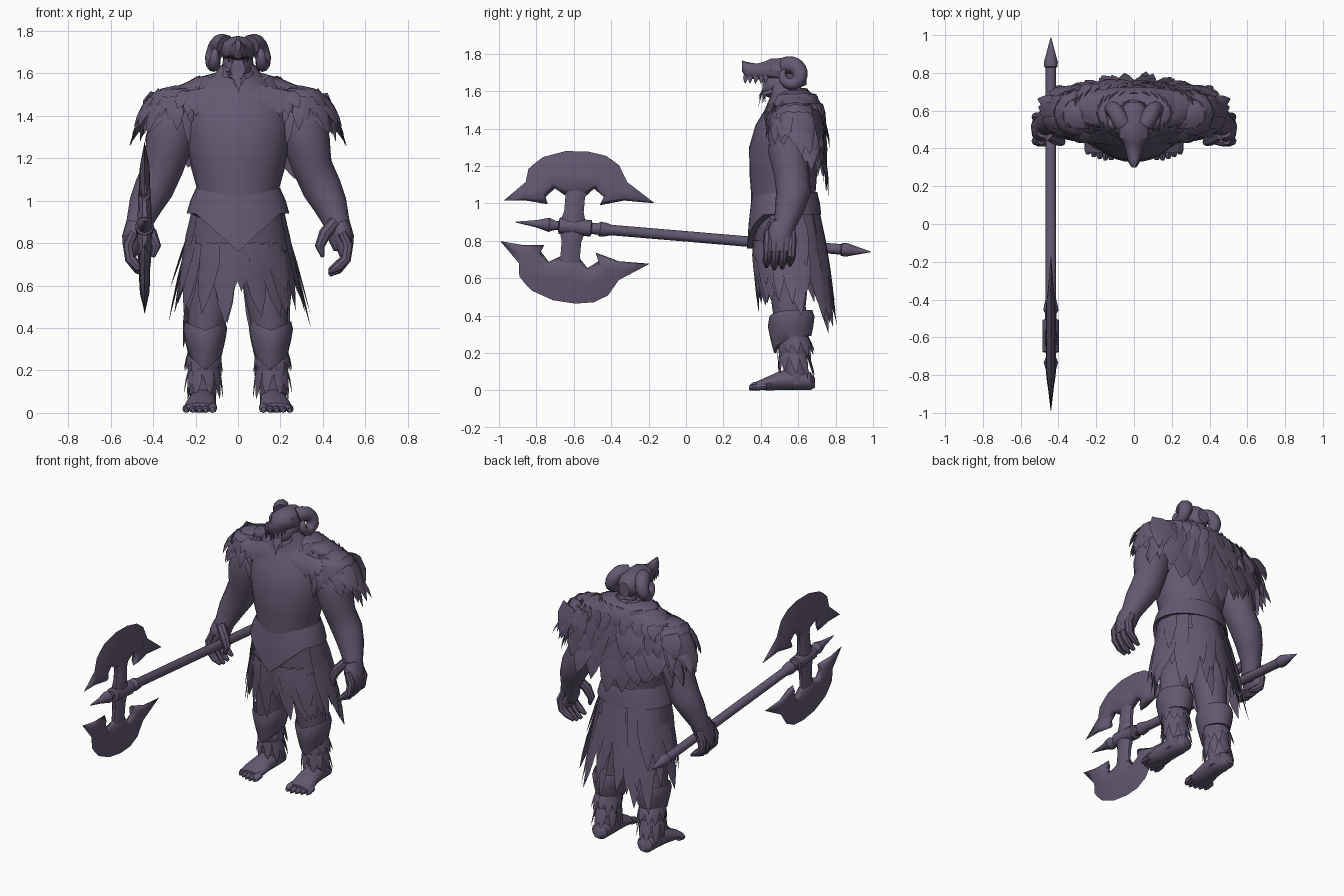
import bpy, bmesh, math, random
from mathutils import Vector as V

if "Cube" in bpy.data.objects:
    bpy.data.objects.remove(bpy.data.objects["Cube"])

random.seed(4)
R = random.uniform
mat = bpy.data.materials.new("dusk_purple")
mat.diffuse_color = (0.125, 0.1, 0.165, 1)
mat.use_nodes = True
mat.node_tree.nodes["Principled BSDF"].inputs["Base Color"].default_value = mat.diffuse_color


def finish(name, bm, mirror=False, angle=40):
    bmesh.ops.recalc_face_normals(bm, faces=bm.faces)
    me = bpy.data.meshes.new(name)
    bm.to_mesh(me)
    bm.free()
    me.materials.append(mat)
    ob = bpy.data.objects.new(name, me)
    bpy.context.collection.objects.link(ob)
    bpy.ops.object.select_all(action='DESELECT')
    ob.select_set(True)
    bpy.context.view_layer.objects.active = ob
    bpy.ops.object.shade_smooth_by_angle(angle=math.radians(angle))
    if mirror:
        ob.modifiers.new("mirror", 'MIRROR')
    return ob


def skin(bm, rings, cap=True):
    """Join rings of points with quads."""
    vs = [[bm.verts.new(p) for p in r] for r in rings]
    n = len(vs[0])
    for a, b in zip(vs, vs[1:]):
        for i in range(n):
            bm.faces.new((a[i], a[(i + 1) % n], b[(i + 1) % n], b[i]))
    if cap:
        bm.faces.new(vs[0])
        bm.faces.new(vs[-1])


def ellipse(c, a, b, n=20, e=1.0):
    """Ellipse, squarer when e is below 1."""
    f = lambda k: math.copysign(abs(k) ** e, k)
    return [V(c) + V(a) * f(math.cos(t)) + V(b) * f(math.sin(t))
            for t in (2 * math.pi * i / n for i in range(n))]


def tube(bm, path, n=12, up=(0, 1, 0)):
    """Round tube through (x, y, z, radius) points."""
    pts = [V(p[:3]) for p in path]
    rings = []
    for i, p in enumerate(path):
        d = (pts[min(i + 1, len(pts) - 1)] - pts[max(i - 1, 0)]).normalized()
        s = d.cross(V(up)).normalized()
        rings.append(ellipse(pts[i], s * p[3], d.cross(s) * p[3], n))
    skin(bm, rings)


def strand(bm, p0, p1, w, n, sag=0.0, ridge=.14):
    """Pointed leaf with a raised ridge, used for fur and rags."""
    p0, p1, n = V(p0), V(p1), V(n).normalized()
    s = (p1 - p0).cross(n).normalized()
    rings = []
    for t, k in ((0, .8), (.35, 1), (.72, .62), (1, .02)):
        c = p0.lerp(p1, t) + n * sag * math.sin(math.pi * t)
        rings.append([c - s * w * k / 2, c + n * w * k * ridge, c + s * w * k / 2])
    skin(bm, rings)


def zrings(rows, n=24, e=1.0):
    return [ellipse((0, cy, z), (rx, 0, 0), (0, ry, 0), n, e) for z, rx, cy, ry in rows]


def yrings(rows, n=14):
    return [ellipse((cx, y, cz), (w, 0, 0), (0, 0, h), n) for y, cx, cz, w, h in rows]


# Torso with vest
bm = bmesh.new()
skin(bm, zrings([(.88, .2, .52, .17), (1.05, .192, .52, .172), (1.15, .22, .52, .18),
                 (1.3, .245, .525, .188), (1.42, .25, .54, .168), (1.5, .22, .55, .13),
                 (1.57, .13, .55, .1), (1.64, .08, .52, .08)]))
finish("torso", bm)

# Wide belt with a pointed front
bm = bmesh.new()
rings = []
for k, rx, ry in ((0, .198, .177), (.5, .225, .191), (1, .242, .198), (1, .21, .17)):
    ring = ellipse((0, .525, 0), (rx, 0, 0), (0, ry, 0), 32)
    for p in ring:
        front = max(0, 1 - abs(p.x) / .2) if p.y < .5 else 0
        p.z = (1.06 - .05 * front) * (1 - k) + (.94 - .18 * front) * k
    rings.append(ring)
skin(bm, rings, False)
finish("belt", bm)


# Skirt cloth and its ragged strips
def hang(a, z, out=0):
    t = (1 - z) / .6
    return V((math.cos(a) * (.2 + .11 * t + out),
              .525 + .06 * t + math.sin(a) * (.175 + .015 * t + out), z))


bm = bmesh.new()
skin(bm, [[hang(2 * math.pi * i / 28, z + (.06 if i % 2 else -.06) * (z < .7))
           for i in range(28)] for z in (1, .85, .62)], False)
finish("skirt_cloth", bm)
bm = bmesh.new()
for row, (z0, low, cnt) in enumerate(((.95, .54, 18), (.84, .46, 18), (.76, .4, 18))):
    for i in range(cnt):
        a = 2 * math.pi * (i + R(-.3, .3)) / cnt
        side, back = abs(math.cos(a)), math.sin(a)
        end = low + R(-.02, .14) - (.09 if back > .5 else 0)
        p1 = hang(a + R(-.1, .1), end, .005 + R(0, .04) * side)
        p1.y += .02 * max(0, back)
        top = min(z0, .8) if back < -.5 else z0
        strand(bm, hang(a, top, .004), p1, R(.085, .12), (math.cos(a), back, .1), 0, .08)
finish("skirt_rags", bm)

# Legs
bm = bmesh.new()
tube(bm, [(.1, .55, .88, .1), (.125, .55, .65, .11), (.145, .55, .45, .09), (.155, .56, .35, .085),
          (.16, .575, .22, .078), (.165, .585, .12, .064), (.165, .59, .03, .06)], 16)
finish("leg", bm, True)

# Shin guards, pointed in front
bm = bmesh.new()
rings = []
for k, r in ((0, .096), (.25, .104), (.6, .096), (1, .083), (1, .072)):
    ring = ellipse((.155, .56 + .01 * k, 0), (r, 0, 0), (0, r * 1.2, 0), 20)
    for p in ring:
        f = max(0, 1 - abs(p.x - .155) / .1) if p.y < .56 else 0
        p.z = (.43 - .04 * f) * (1 - k) + (.29 - .09 * f) * k
    rings.append(ring)
skin(bm, rings, False)
finish("shin_guard", bm, True)

# Leg fur
bm = bmesh.new()
for z0, cnt in ((.29, 11), (.2, 10)):
    for i in range(cnt):
        a = 2 * math.pi * i / cnt + R(-.15, .15)
        c, s = math.cos(a), math.sin(a)
        strand(bm, (.16 + c * .07, .575 + s * .075, z0),
               (.163 + c * .092, .59 + s * .1, z0 - R(.08, .14)), .05, (c, s, 0))
finish("leg_fur", bm, True)

# Feet and toes
bm = bmesh.new()
skin(bm, yrings([(.69, .165, .04, .025, .025), (.665, .165, .05, .055, .05), (.58, .165, .06, .062, .06),
                 (.5, .17, .052, .066, .052), (.43, .177, .036, .074, .036), (.375, .18, .025, .072, .022)]))
for i in range(5):
    x, y = .12 + i * .031, (.352, .348, .355, .366, .38)[i]
    r = .022 if i == 0 else .017
    skin(bm, yrings([(y - .012, x, r * .7, r * .5, r * .6), (y + .006, x, r, r, r),
                     (y + .05, x, r + .006, r, r)], 8))
finish("foot", bm, True)

# Arms
bm = bmesh.new()
tube(bm, [(.25, .56, 1.5, .05), (.28, .56, 1.45, .09), (.305, .555, 1.37, .11), (.325, .55, 1.27, .11),
          (.35, .565, 1.16, .094), (.395, .575, 1.06, .093), (.435, .555, .98, .08), (.468, .53, .89, .06),
          (.488, .51, .82, .06), (.495, .505, .77, .045)], 16)
finish("arm", bm, True)

# Hands: palm, curled fingers and thumb
bm = bmesh.new()
skin(bm, [ellipse((x, .505, z), (w, 0, .2 * w), (0, d, 0), 12) for x, z, w, d in
          ((.475, .9, .045, .05), (.488, .85, .05, .07), (.502, .79, .042, .08), (.508, .74, .028, .08))])
for i in range(4):
    y, d = .44 + i * .042, (.012, 0, .004, .02)[i]
    tube(bm, [(.49, y, .85, .022), (.518, y, .79, .025), (.508, y - .004, .725, .025),
              (.47, y - .008, .675 + d, .022), (.43, y - .01, .65 + d, .01)], 8)
tube(bm, [(.455, .47, .9, .028), (.41, .445, .845, .03), (.385, .435, .785, .023), (.4, .43, .735, .009)], 8)
finish("hand", bm, True)

# Face, skull helmet, and teeth
bm = bmesh.new()
skin(bm, yrings([(.41, 0, 1.62, .035, .035), (.44, 0, 1.63, .06, .065), (.53, 0, 1.64, .075, .08),
                 (.61, 0, 1.63, .06, .06)]))
finish("face", bm)
bm = bmesh.new()
skin(bm, yrings([(.3, 0, 1.735, .012, .03), (.325, 0, 1.712, .03, .044), (.38, 0, 1.705, .042, .042),
                 (.425, 0, 1.71, .054, .05), (.455, 0, 1.715, .078, .06), (.53, 0, 1.705, .082, .072),
                 (.6, 0, 1.69, .075, .075), (.645, 0, 1.68, .04, .045)], 12))
for sx in (-1, 1):
    for y in (.32, .345, .375, .405, .43):
        x = sx * (.018 + (y - .32) * .25)
        strand(bm, (x, y, 1.69), (x, y - .004, 1.64), .026, (sx, 0, 0))
finish("skull_helmet", bm, angle=30)

# Curled horns
bm = bmesh.new()
path = []
for i in range(21):
    t = i / 20
    a = math.radians(120 - 345 * t)
    rad = .056 - .014 * t
    path.append((.06 + .067 * min(1, t * 2.6) ** .8 - .02 * t, .56 + rad * math.cos(a),
                 1.686 + rad * math.sin(a), .044 * (1 - t) ** .5 + .004))
tube(bm, path, 10, (1, 0, 0))
finish("horn", bm, True)

# Beard
bm = bmesh.new()
for i in range(22):
    x = R(-.07, .07)
    strand(bm, (x, .42 + abs(x) * .6, 1.645 - R(0, .04)),
           (x * .7, .395 + abs(x) * .4 + R(-.015, .02), 1.505 + abs(x) + R(0, .05)), .035, (x * 4, -1, 0))
finish("beard", bm)

# Fur mantle across neck and back
bm = bmesh.new()
rows = [(1.61, .08, .57, .07), (1.58, .19, .59, .1), (1.53, .31, .61, .115),
        (1.46, .37, .625, .1), (1.38, .37, .64, .07)]
skin(bm, zrings(rows, 24, .8))
finish("mantle", bm)
bm = bmesh.new()
for (z, rx, cy, ry), cnt in zip(rows, (12, 24, 26, 26, 22)):
    for p in ellipse((0, cy, z), (rx, 0, 0), (0, ry, 0), cnt, .8):
        c, s = p.x / rx, (p.y - cy) / ry
        if s < -.2 and (abs(c) < .4 or z < 1.5):
            continue
        drop = R(.08, .16) + (.08 if z < 1.5 else 0)
        strand(bm, p, p + V((c * R(.03, .1) + R(-.03, .03), s * R(.0, .03), -drop)),
               R(.06, .1), (c, s, .8), .008)
finish("mantle_fur", bm)

# Shoulder fur: rounded pad covered in tufts
bm = bmesh.new()
pad, rad = V((.285, .585, 1.45)), V((.145, .13, .092))
skin(bm, [ellipse(pad + V((0, 0, rad.z * h)), (rad.x * k, 0, 0), (0, rad.y * k, 0), 16)
          for h, k in ((-.9, .7), (-.4, .93), (0, 1), (.5, .87), (.85, .53), (1, .1))])
finish("shoulder_pad", bm, True)
bm = bmesh.new()
for h, k, cnt in ((.8, .6, 9), (.4, .92, 12), (0, 1, 13), (-.4, .93, 13)):
    for i in range(cnt):
        a = 2 * math.pi * (i + R(-.3, .3)) / cnt
        c, s = math.cos(a), math.sin(a)
        if c < -.75:
            continue
        p = pad + V((c * rad.x * k, s * rad.y * k, h * rad.z))
        out = R(.03, .08)
        strand(bm, p, p + V((max(c, -.2) * out + R(0, .03), s * out * .45 + .02 * max(c, 0),
                             -R(.08, .15) - (.06 if c > .3 and s > 0 else 0))),
               R(.05, .085), (c, s, .6), .008)
finish("shoulder_fur", bm, True)

# Collar fur on the chest front
bm = bmesh.new()
for i in range(10):
    x = .08 + .16 * i / 9
    strand(bm, (x, .46 + x * .1, 1.56 - x * .2), (x + R(.0, .06), .405 + x * .1, 1.44 - R(0, .05)),
           .07, (.2, -1, .4), .012)
finish("chest_fur", bm, True)

# Back cape of long ragged strips
bm = bmesh.new()
for row, (z0, y0, cnt) in enumerate(((1.5, .715, 8), (1.4, .715, 8), (1.33, .715, 6))):
    for i in range(cnt):
        x = (-1 + 2 * (i + .5) / cnt) * (.4 - .07 * row) + R(-.02, .02)
        end = (1.2, 1.1, 1.02)[row] + abs(x) * .25 + R(-.02, .1)
        strand(bm, (x, y0 - abs(x) * .06, z0), (x * 1.15 + R(-.02, .02), .765 - abs(x) * .1 + R(-.03, .02), end),
               R(.11, .16), (x, 1, .1), .01, .08)
finish("cape_strips", bm)


# Battle axe, built along its own shaft and then tilted
def place(ob):
    ob.location = (-.44, 0, .824)
    ob.rotation_euler = (-.084, 0, 0)


bm = bmesh.new()
prof = [(-.915, .002), (-.8, .02), (-.735, .038), (-.7, .024), (-.685, .024), (-.68, .044), (-.51, .044),
        (-.505, .03), (-.475, .03), (-.46, .04), (-.43, .036), (-.4, .028), (.83, .028), (.835, .035),
        (.86, .037), (.885, .03), (.99, .002)]
skin(bm, [ellipse((0, u, 0), (r, 0, 0), (0, 0, r), 12) for u, r in prof])
place(finish("axe_shaft", bm, angle=35))

outer = [(-.985, .111), (-.879, .217), (-.87, .288), (-.835, .325), (-.796, .359), (-.68, .4), (-.56, .408),
         (-.462, .393), (-.389, .35), (-.36, .3), (-.338, .263), (-.184, .164)]
inner = [(-.985, .109), (-.871, .119), (-.751, .109), (-.766, .146), (-.72, .197), (-.656, .16), (-.561, .16),
         (-.511, .213), (-.455, .172), (-.474, .127), (-.346, .163), (-.184, .162)]
bm = bmesh.new()
for m in (1, -1):
    rings = []
    for i, (o, n) in enumerate(zip(outer, inner)):
        o, n = V((0, o[0], o[1] * m)), V((0, n[0], n[1] * m))
        c, e = o.lerp(n, .5), o.lerp(n, .85)
        th = V((.001 if i in (0, 11) else .014 if i in (1, 10) else .026, 0, 0))
        rings.append([o, c + th * .85, e + th, n, e - th, c - th * .85])
    skin(bm, rings)
place(finish("axe_blades", bm, angle=100))

bm = bmesh.new()
skin(bm, [ellipse((0, -.608, v), (x, 0, 0), (0, w, 0), 10)
          for v, x, w in ((-.24, .02, .085), (-.16, .03, .055), (-.08, .032, .055), (0, .036, .08),
                          (.08, .032, .055), (.16, .03, .055), (.24, .02, .085))])
place(finish("axe_neck", bm, angle=40))
